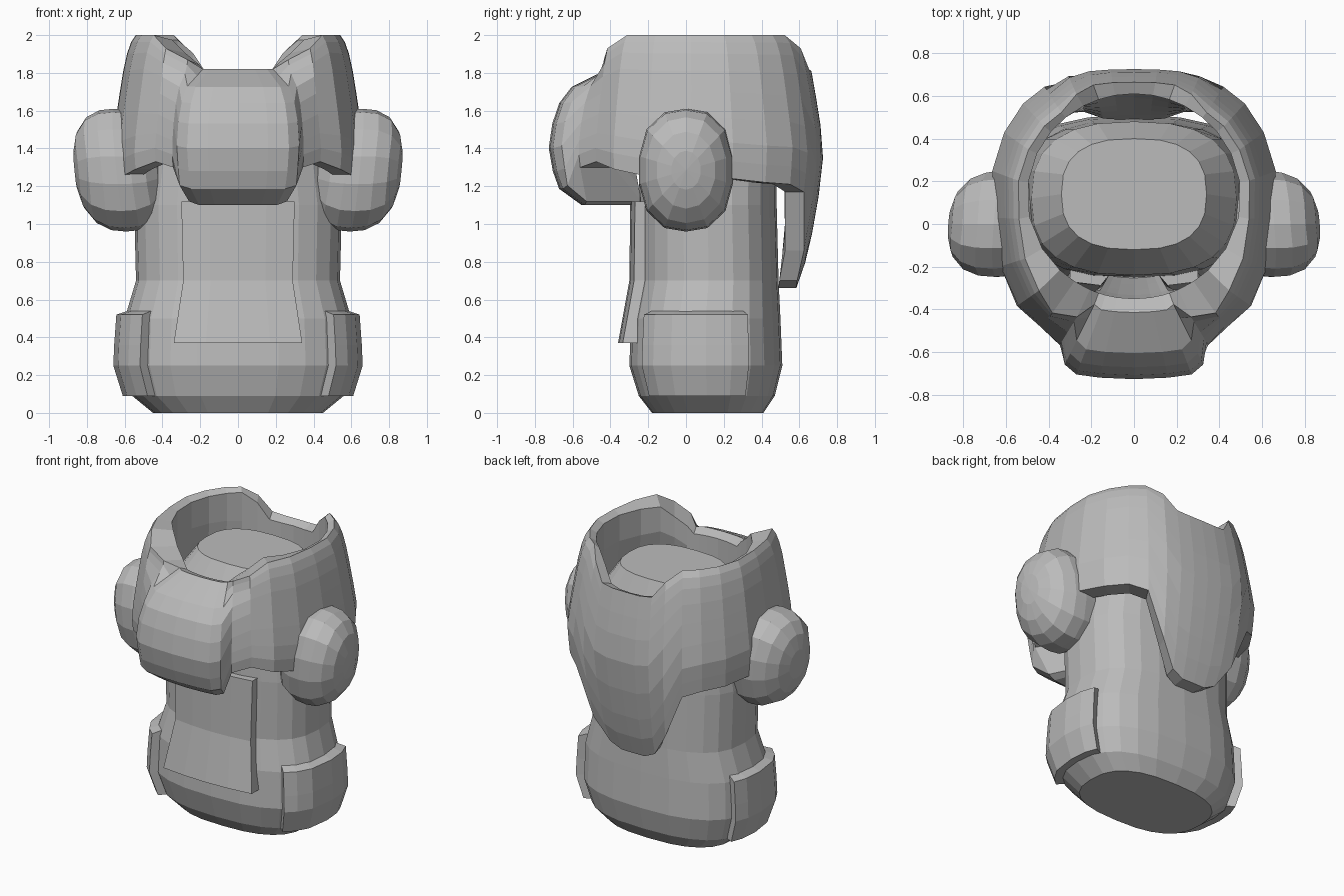
import bpy, bmesh, math
from mathutils import Vector

if "Cube" in bpy.data.objects:
    bpy.data.objects.remove(bpy.data.objects["Cube"])

mat = bpy.data.materials.new("plain grey")
mat.diffuse_color = (0.5, 0.5, 0.5, 1)
mat.use_nodes = True
mat.node_tree.nodes["Principled BSDF"].inputs["Base Color"].default_value = mat.diffuse_color


def finish(name, bm):
    bmesh.ops.remove_doubles(bm, verts=bm.verts, dist=0.0005)
    bmesh.ops.recalc_face_normals(bm, faces=bm.faces)
    me = bpy.data.meshes.new(name)
    bm.to_mesh(me)
    bm.free()
    me.materials.append(mat)
    ob = bpy.data.objects.new(name, me)
    bpy.context.collection.objects.link(ob)
    return ob


def solid(name, outer, inner, closed=False):
    """Closed solid between two point grids of the same size."""
    bm = bmesh.new()
    A, B = [[[bm.verts.new(p) for p in row] for row in g] for g in (outer, inner)]
    nr, nc = len(A), len(A[0])
    cols = range(nc if closed else nc - 1)
    for g in (A, B):
        for r in range(nr - 1):
            for c in cols:
                d = (c + 1) % nc
                bm.faces.new((g[r][c], g[r][d], g[r + 1][d], g[r + 1][c]))
    for r in (0, nr - 1):
        for c in cols:
            d = (c + 1) % nc
            bm.faces.new((A[r][c], A[r][d], B[r][d], B[r][c]))
    if not closed:
        for c in (0, nc - 1):
            for r in range(nr - 1):
                bm.faces.new((A[r][c], A[r + 1][c], B[r + 1][c], B[r][c]))
    return finish(name, bm)


def interp(table, z):
    if z <= table[0][0]:
        return table[0][1:]
    for a, b in zip(table, table[1:]):
        if z <= b[0]:
            t = (z - a[0]) / (b[0] - a[0])
            return [p + (q - p) * t for p, q in zip(a[1:], b[1:])]
    return table[-1][1:]


# Torso: rings of (height, half width, front y, back y)
RINGS = [(0, .45, -.18, .41), (.09, .56, -.25, .47), (.25, .61, -.30, .51),
         (.5, .60, -.29, .50), (.7, .54, -.25, .49), (1.1, .55, -.25, .48),
         (1.6, .48, -.24, .48), (1.8, .34, -.12, .40)]


def torso_point(ang, z, off=0):
    rx, y0, y1 = interp(RINGS, z)
    c, s = math.cos(ang), math.sin(ang)
    e = 2 / 2.6
    return Vector((math.copysign(abs(c) ** e, c) * (rx + off),
                   (y0 + y1) / 2 + math.copysign(abs(s) ** e, s) * ((y1 - y0) / 2 + off), z))


bm = bmesh.new()
N = 24
grid = [[bm.verts.new(torso_point(2 * math.pi * i / N, r[0])) for i in range(N)] for r in RINGS]
for lo, hi in zip(grid, grid[1:]):
    for i in range(N):
        j = (i + 1) % N
        bm.faces.new((lo[i], lo[j], hi[j], hi[i]))
bm.faces.new(grid[0])
bm.faces.new(grid[-1])
finish("torso", bm)

# Front apron plate, flaring at the bottom
rows = [(1.12, .30, -.295), (.7, .29, -.30), (.37, .34, -.36)]
us = (-1, -.5, 0, .5, 1)
solid("front_apron",
      [[(u * w, y + .025 * u * u, z) for u in us] for z, w, y in rows],
      [[(u * w, y + .09 + .025 * u * u, z) for u in us] for z, w, y in rows])

# Hip plates hugging the torso sides, and rounded shoulder lumps
for side, label in ((1, "right"), (-1, "left")):
    flip = lambda p: (p[0] * side, p[1], p[2])
    angs = [math.radians(a) for a in (-43, -32, -18, 0, 12, 24)]
    zs = (.09, .25, .36, .52)
    solid(label + "_hip_plate",
          [[flip(torso_point(a, z, .05)) for a in angs] for z in zs],
          [[flip(torso_point(a, z + (.03 if z > .5 else 0), -.03)) for a in angs] for z in zs])

    bm = bmesh.new()
    bmesh.ops.create_uvsphere(bm, u_segments=14, v_segments=10, radius=1)
    for v in bm.verts:
        p = v.co.normalized()
        k = sum(abs(q) ** 2.5 for q in p) ** (-1 / 2.5)
        # sphere pole points outwards along x
        x, y, z = p.z * k * .24, p.x * k * .25, p.y * k * .325
        v.co = (side * (.625 + x + .1 * z - .08 * y), y, 1.285 + z)
    finish(label + "_shoulder", bm)

# Collar: columns from front centre to back centre
# (x, y, bottom z, top z, front-lump weight)
COLS = [(0, -.727, 1.1, 1.82, 1), (.16, -.72, 1.1, 1.82, 1), (.27, -.705, 1.1, 1.82, 1),
        (.325, -.66, 1.12, 1.82, 1), (.35, -.57, 1.3, 1.87, .4), (.44, -.48, 1.33, 1.93, 0),
        (.55, -.385, 1.29, 2, 0), (.63, -.2, 1.25, 2, 0), (.665, .03, 1.25, 2, 0),
        (.668, .25, 1.24, 2, 0), (.61, .43, 1.22, 2, 0), (.52, .565, 1.21, 2, 0),
        (.42, .645, 1.17, 2, 0), (.31, .70, .86, 1.93, 0), (.21, .718, .70, 1.82, 0),
        (.11, .728, .66, 1.81, 0), (0, .73, .66, 1.81, 0)]
SIDE = [(.66, .80), (.85, .89), (1.2, .975), (1.4, 1), (1.6, .96), (1.85, .9), (1.95, .86), (2, .81)]
LUMP = [(1.1, .76), (1.2, .95), (1.4, 1), (1.6, .96), (1.72, .85), (1.82, .57)]
LEVELS = (0, .12, .25, .42, .6, .75, .87, .95, 1)


def collar_column(x, y, zb, zt, w):
    def shell(z):
        s = interp(SIDE, z)[0] * (1 - w) + interp(LUMP, z)[0] * w
        return Vector((x * s, y * s, z))
    out = [shell(zb + (zt - zb) * f) for f in LEVELS]
    # inner wall: hugs the torso below, oval opening above
    low = out[0] * (.84 * (1 - w) + .45 * w)
    dx, dy = out[-1].x, out[-1].y - .13
    k = 1 / math.hypot(dx / .5, dy / .48)
    rim = Vector((dx * k, dy * k + .13, 0))
    inn = []
    for f, o in zip(LEVELS, out):
        p = low.lerp(rim, min(1, f * 1.4))
        inn.append(Vector((p.x, p.y, o.z - .025 * f)))
    return out, inn


full = COLS + [(-c[0],) + c[1:] for c in COLS[-2:0:-1]]
cols = [collar_column(*c) for c in full]
solid("collar",
      [[c[0][r] for c in cols] for r in range(len(LEVELS))],
      [[c[1][r] for c in cols] for r in range(len(LEVELS))], closed=True)
